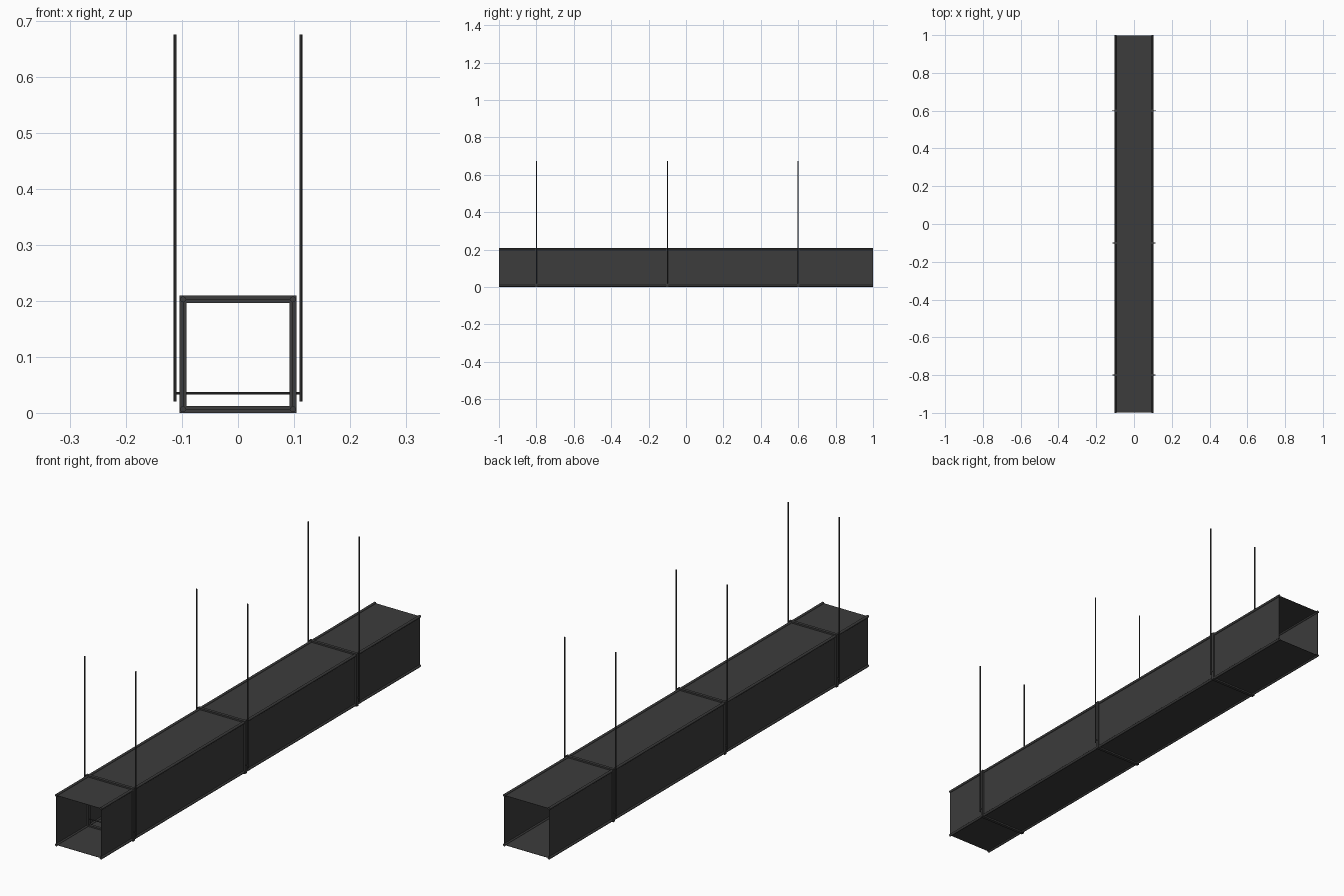
import bpy, bmesh
from mathutils import Vector

if "Cube" in bpy.data.objects:
    bpy.data.objects.remove(bpy.data.objects["Cube"])

ZC = 0.1045          # duct centre height
PANEL = 0.098        # half width of sheet panels
HANGERS = (-0.8, -0.1, 0.6)

mat = bpy.data.materials.new("dark_metal")
mat.diffuse_color = (0.045, 0.045, 0.045, 1)
mat.use_nodes = True
mat.node_tree.nodes["Principled BSDF"].inputs["Base Color"].default_value = mat.diffuse_color


def finish(ob, name):
    ob.name = name
    ob.data.materials.append(mat)
    return ob


def rod(name, a, b, r, sides=12):
    a, b = Vector(a), Vector(b)
    bpy.ops.mesh.primitive_cylinder_add(vertices=sides, radius=r, depth=(b - a).length,
                                        location=(a + b) / 2)
    ob = bpy.context.object
    ob.rotation_euler = (b - a).to_track_quat('Z', 'Y').to_euler()
    bpy.ops.object.shade_smooth_by_angle()
    return finish(ob, name)


def square_tube(name, outer, inner, y0, y1):
    """Hollow square section about the duct axis, running from y0 to y1."""
    bm = bmesh.new()
    corners = [(-1, -1), (1, -1), (1, 1), (-1, 1)]
    rings = [[bm.verts.new((h * x, y, ZC + h * z)) for x, z in corners]
             for h, y in ((outer, y0), (outer, y1), (inner, y1), (inner, y0))]
    for k in range(4):
        p, q = rings[k], rings[(k + 1) % 4]
        for i in range(4):
            j = (i + 1) % 4
            bm.faces.new((p[i], p[j], q[j], q[i]))
    bmesh.ops.recalc_face_normals(bm, faces=bm.faces)
    me = bpy.data.meshes.new(name)
    bm.to_mesh(me)
    bm.free()
    ob = bpy.data.objects.new(name, me)
    bpy.context.collection.objects.link(ob)
    return finish(ob, name)


# Thin sheet duct, open at both ends
square_tube("duct_panels", PANEL + 0.0005, PANEL - 0.0005, -0.999, 0.999)

# Rounded corner seams along the length
for sx in (-1, 1):
    for sz in (-1, 1):
        x, z = sx * PANEL, ZC + sz * PANEL
        rod("corner_seam", (x, -1, z), (x, 1, z), 0.0052)

# Joint bands, hanging rods and cross bars
for y in HANGERS:
    square_tube("joint_band", 0.1045, 0.092, y - 0.006, y + 0.006)
    rod("cross_bar", (-0.112, y, 0.035), (0.112, y, 0.035), 0.002, 8)
    for sx in (-1, 1):
        rod("hanger_rod", (sx * 0.112, y, 0.02), (sx * 0.112, y, 0.675), 0.0027)
